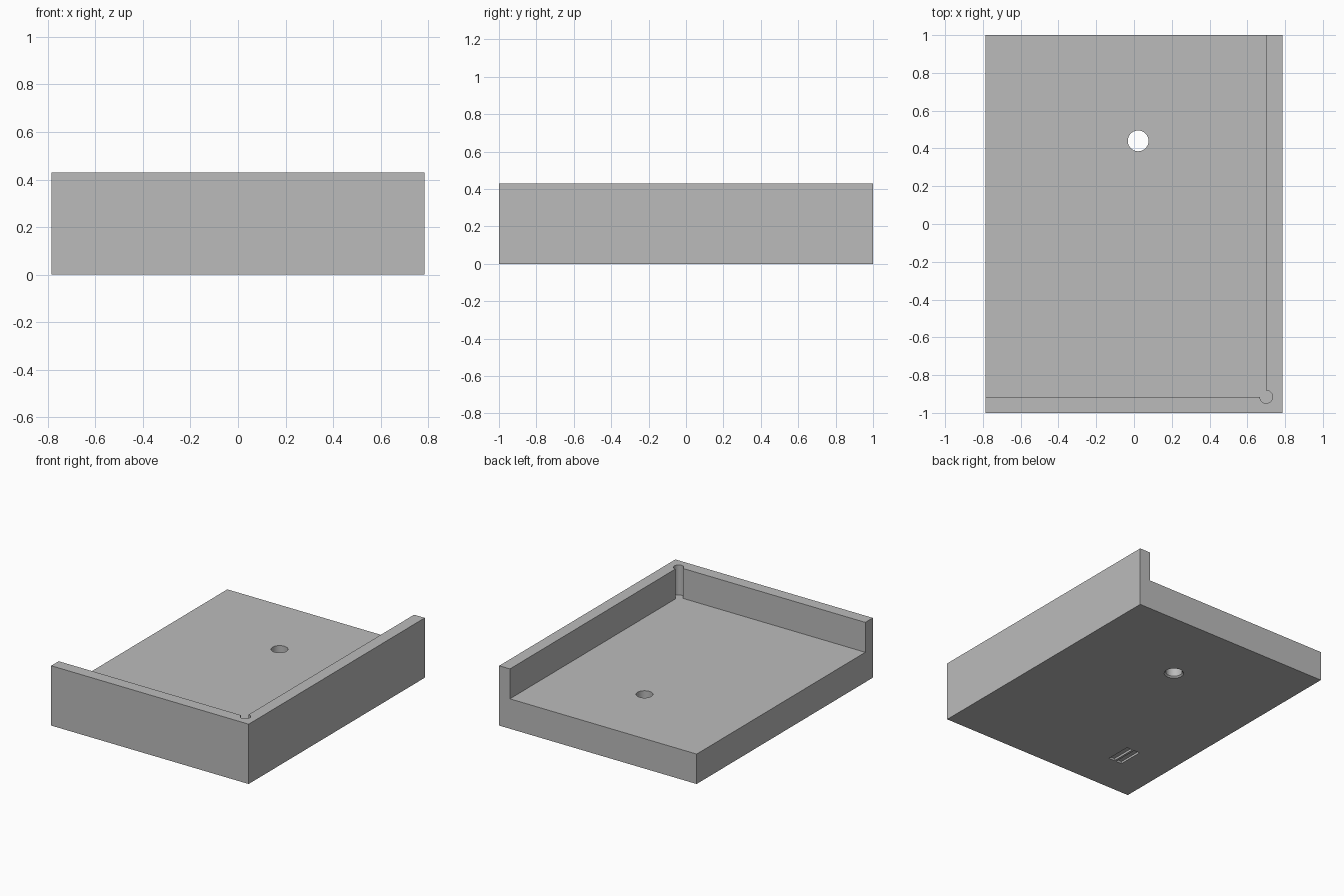
import bpy
from math import radians

cube = bpy.data.objects.get("Cube")
if cube:
    bpy.data.objects.remove(cube, do_unlink=True)

HALF_X, HALF_Y, HEIGHT = 0.785, 1.0, 0.43
FLOOR, WALL = 0.215, 0.085
INNER_X, INNER_Y = HALF_X - WALL, WALL - HALF_Y
HOLE = (0.022, 0.44)

grey = bpy.data.materials.new("plain grey")
grey.use_nodes = True
colour = (0.5, 0.5, 0.5, 1)
grey.diffuse_color = colour
grey.node_tree.nodes["Principled BSDF"].inputs["Base Color"].default_value = colour


def box(name, low, high):
    centre = [(a + b) / 2 for a, b in zip(low, high)]
    bpy.ops.mesh.primitive_cube_add(size=1, location=centre)
    ob = bpy.context.object
    ob.name = name
    ob.scale = [b - a for a, b in zip(low, high)]
    bpy.ops.object.transform_apply(location=True, scale=True, rotation=False)
    return ob


def cone(name, xy, r_low, r_high, z_low, z_high):
    bpy.ops.mesh.primitive_cone_add(vertices=48, radius1=r_low, radius2=r_high,
                                    depth=z_high - z_low,
                                    location=(*xy, (z_low + z_high) / 2))
    ob = bpy.context.object
    ob.name = name
    return ob


def cut(body, cutter):
    cutter.hide_render = True
    mod = body.modifiers.new(cutter.name, "BOOLEAN")
    mod.operation = "DIFFERENCE"
    mod.solver = "EXACT"
    mod.object = cutter
    bpy.context.view_layer.objects.active = body
    bpy.ops.object.modifier_apply(modifier=mod.name)
    bpy.data.objects.remove(cutter, do_unlink=True)


# Solid block that becomes a floor with two adjoining walls
tray = box("corner_tray", (-HALF_X, -HALF_Y, 0), (HALF_X, HALF_Y, HEIGHT))
tray.data.materials.append(grey)

# Open pocket, leaving the front wall and the left wall
cut(tray, box("pocket", (-1, INNER_Y, FLOOR), (INNER_X, 1.2, 1)))

# Round relief where the walls meet
cut(tray, cone("corner_relief", (INNER_X, INNER_Y), 0.034, 0.034, FLOOR, 1))

# Through hole with a small bevel underneath
cut(tray, cone("floor_hole", HOLE, 0.055, 0.055, -0.1, 0.5))
cut(tray, cone("hole_bevel", HOLE, 0.075, 0.055, -0.01, 0.01))

# Two shallow slots in the underside
for x in (-0.46, -0.398):
    cut(tray, box("underside_slot", (x - 0.023, -0.705, -0.1),
                  (x + 0.023, -0.52, 0.015)))

bpy.ops.object.select_all(action="DESELECT")
tray.select_set(True)
bpy.context.view_layer.objects.active = tray
bpy.ops.object.shade_smooth_by_angle(angle=radians(30))
